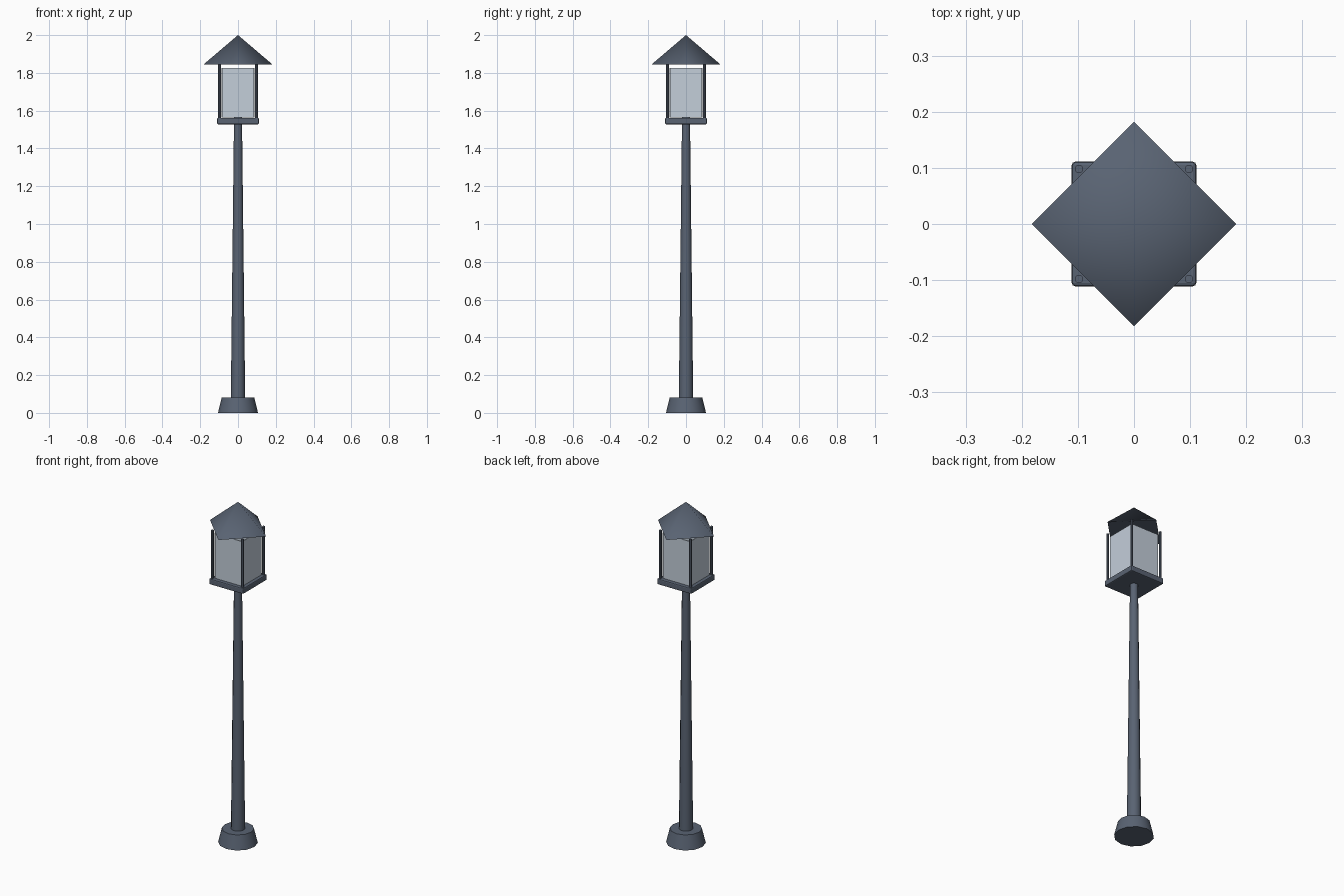
import bpy, math

if "Cube" in bpy.data.objects:
    bpy.data.objects.remove(bpy.data.objects["Cube"])

def mat(name, c):
    m = bpy.data.materials.new(name)
    m.diffuse_color = (*c, 1)
    m.use_nodes = True
    m.node_tree.nodes["Principled BSDF"].inputs["Base Color"].default_value = m.diffuse_color
    return m

METAL = mat("dark_metal", (0.10, 0.125, 0.17))
GLASS = mat("frosted_glass", (0.55, 0.62, 0.70))

def finish(name, m, smooth=0):
    o = bpy.context.object
    o.name = name
    o.data.materials.append(m)
    if smooth:
        bpy.ops.object.shade_smooth_by_angle(angle=math.radians(smooth))
    return o

def cone(name, r1, r2, z0, z1, n, x=0, y=0, smooth=40):
    bpy.ops.mesh.primitive_cone_add(vertices=n, radius1=r1, radius2=r2, depth=z1 - z0,
                                    location=(x, y, (z0 + z1) / 2))
    return finish(name, METAL, smooth)

def box(name, size, loc, m):
    bpy.ops.mesh.primitive_cube_add(size=1, location=loc)
    o = bpy.context.object
    o.scale = size
    bpy.ops.object.transform_apply(location=False, rotation=False, scale=True)
    return finish(name, m)

# Foot and tapered pole
cone("foot", 0.106, 0.086, 0, 0.082, 12)
cone("pole", 0.038, 0.021, 0.08, 1.57, 12)

# Lantern tray with softened edges
tray = box("lantern_tray", (0.222, 0.222, 0.034), (0, 0, 1.545), METAL)
b = tray.modifiers.new("bevel", 'BEVEL')
b.width = 0.006
b.segments = 2

# Four corner posts
for i, (sx, sy) in enumerate([(1, 1), (-1, 1), (-1, -1), (1, -1)]):
    cone(f"corner_post_{i+1}", 0.0075, 0.0075, 1.555, 1.845, 8, sx * 0.098, sy * 0.098)

# Four glass panes
for i in range(4):
    a = i * math.pi / 2
    p = box(f"glass_pane_{i+1}", (0.172, 0.006, 0.262),
            (0.09 * math.sin(a), -0.09 * math.cos(a), 1.695), GLASS)
    p.rotation_euler.z = a

# Four-sided pyramid roof, corners on the axes
cone("roof", 0.182, 0, 1.845, 2.0, 4, smooth=80)
